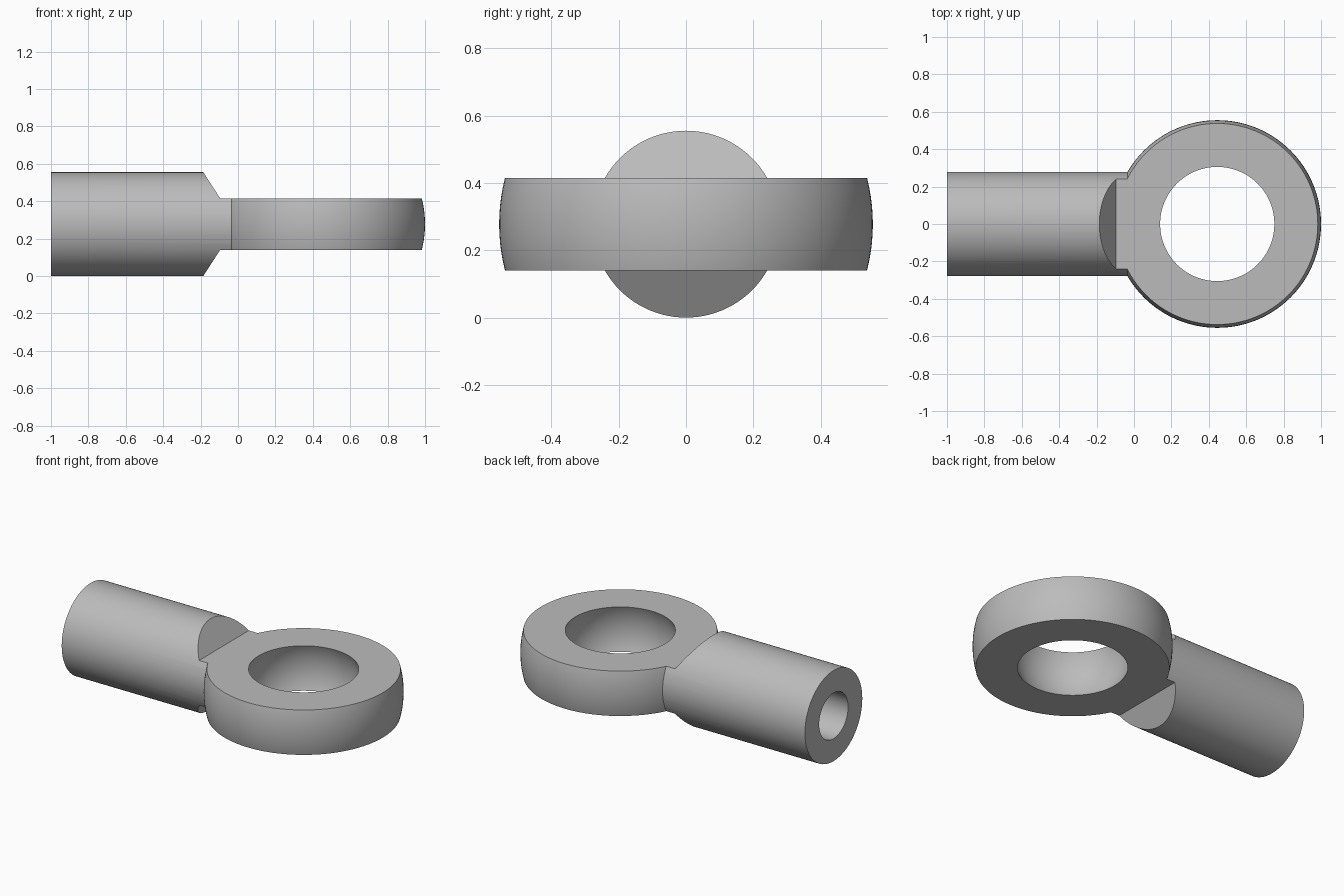
import bpy
import bmesh
import math

if "Cube" in bpy.data.objects:
    bpy.data.objects.remove(bpy.data.objects["Cube"], do_unlink=True)

MID_Z = 0.2775       # height of the common centre plane
HALF_THICK = 0.1375  # half thickness of the eye
EYE_X = 0.445
EYE_RADIUS = 0.555
SOCKET_RADIUS = 0.335
SHANK_RADIUS = 0.2775
BORE_RADIUS = 0.14

steel = bpy.data.materials.new("steel_grey")
steel.use_nodes = True
colour = (0.5, 0.5, 0.5, 1)
steel.diffuse_color = colour
steel.node_tree.nodes["Principled BSDF"].inputs["Base Color"].default_value = colour


def ball(name, radius):
    bpy.ops.mesh.primitive_uv_sphere_add(segments=128, ring_count=64, radius=radius,
                                         location=(EYE_X, 0, MID_Z))
    bpy.context.object.name = name
    return bpy.context.object


def rod(name, radius, x0, x1):
    bpy.ops.mesh.primitive_cylinder_add(vertices=96, radius=radius, depth=x1 - x0,
                                        location=((x0 + x1) / 2, 0, MID_Z),
                                        rotation=(0, math.pi / 2, 0))
    bpy.context.object.name = name
    return bpy.context.object


def side_block(name, outline):
    """Extrude an upper x-z outline, mirrored about the centre plane, along y."""
    bm = bmesh.new()
    points = outline + [(x, -z) for x, z in reversed(outline)]
    face = bm.faces.new([bm.verts.new((x, -1, MID_Z + z)) for x, z in points])
    grown = bmesh.ops.extrude_face_region(bm, geom=[face])["geom"]
    bmesh.ops.translate(bm, vec=(0, 2, 0),
                        verts=[v for v in grown if isinstance(v, bmesh.types.BMVert)])
    bmesh.ops.recalc_face_normals(bm, faces=bm.faces)
    mesh = bpy.data.meshes.new(name)
    bm.to_mesh(mesh)
    bm.free()
    obj = bpy.data.objects.new(name, mesh)
    bpy.context.collection.objects.link(obj)
    return obj


def combine(target, tool, operation):
    mod = target.modifiers.new(operation.lower(), "BOOLEAN")
    mod.operation = operation
    mod.solver = "EXACT"
    mod.object = tool
    bpy.ops.object.select_all(action="DESELECT")
    bpy.context.view_layer.objects.active = target
    target.select_set(True)
    bpy.ops.object.modifier_apply(modifier=mod.name)
    bpy.data.objects.remove(tool, do_unlink=True)


# Rounded eye joined to the round shank
rod_end = ball("rod_end", EYE_RADIUS)
combine(rod_end, rod("shank", SHANK_RADIUS, -1, 0.05), "UNION")

# Flat eye faces and sloping shoulders
limits = side_block("side_limits", [(-1.1, 0.4), (-0.265, 0.4),
                                    (-0.095, HALF_THICK), (1.1, HALF_THICK)])
combine(rod_end, limits, "INTERSECT")

# Spherical socket through the eye and blind bore in the shank
combine(rod_end, ball("socket_cutter", SOCKET_RADIUS), "DIFFERENCE")
combine(rod_end, rod("bore_cutter", BORE_RADIUS, -1.1, -0.3), "DIFFERENCE")

rod_end.data.materials.clear()
rod_end.data.materials.append(steel)
bpy.context.view_layer.objects.active = rod_end
rod_end.select_set(True)
bpy.ops.object.shade_smooth_by_angle(angle=math.radians(25))
